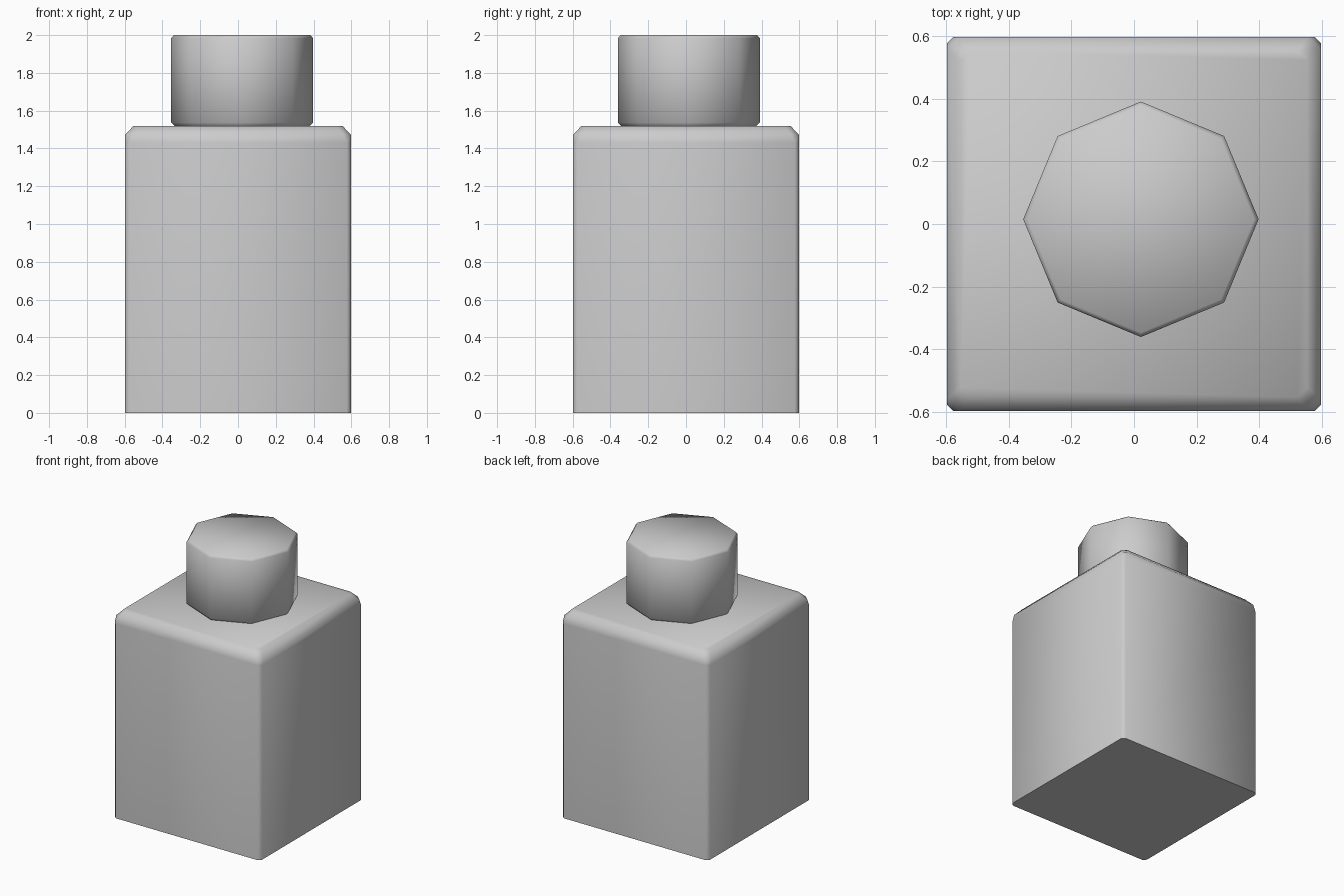
import bpy, bmesh, math

default = bpy.data.objects.get("Cube")
if default:
    bpy.data.objects.remove(default, do_unlink=True)

grey = bpy.data.materials.new("plain grey")
grey.use_nodes = True
GREY = (0.6, 0.6, 0.6, 1)
grey.diffuse_color = GREY
grey.node_tree.nodes["Principled BSDF"].inputs["Base Color"].default_value = GREY


def square_ring(half, cut, z):
    """Square with cut corners, counter-clockwise."""
    k = half - cut
    pts = [(half, -k), (half, k), (k, half), (-k, half),
           (-half, k), (-half, -k), (-k, -half), (k, -half)]
    return [(x, y, z) for x, y in pts]


def octagon_ring(radius, z, cx=0.022, cy=0.015):
    angles = [i * math.tau / 8 for i in range(8)]
    return [(cx + radius * math.cos(a), cy + radius * math.sin(a), z) for a in angles]


def loft(name, rings):
    """Skin the rings from bottom to top, cap both ends, shade smooth with a crisp base."""
    bm = bmesh.new()
    loops = [[bm.verts.new(p) for p in ring] for ring in rings]
    n = len(loops[0])
    for low, high in zip(loops, loops[1:]):
        for i in range(n):
            j = (i + 1) % n
            bm.faces.new((low[i], low[j], high[j], high[i]))
    base = bm.faces.new(loops[0][::-1])
    bm.faces.new(loops[-1])
    for face in bm.faces:
        face.smooth = face is not base
    for edge in base.edges:
        edge.smooth = False
    mesh = bpy.data.meshes.new(name)
    bm.to_mesh(mesh)
    bm.free()
    mesh.materials.append(grey)
    obj = bpy.data.objects.new(name, mesh)
    bpy.context.collection.objects.link(obj)
    return obj


# Square bottle body with narrow cut corners and a chamfered shoulder
loft("bottle_body", [
    square_ring(0.598, 0.022, 0),
    square_ring(0.598, 0.022, 1.43),
    square_ring(0.598, 0.04, 1.472),
    square_ring(0.553, 0.03, 1.52),
])

# Eight-sided cap, slightly off centre, with small bevels
loft("bottle_cap", [
    octagon_ring(0.355, 1.517),
    octagon_ring(0.376, 1.537),
    octagon_ring(0.376, 1.983),
    octagon_ring(0.362, 2.0),
])
